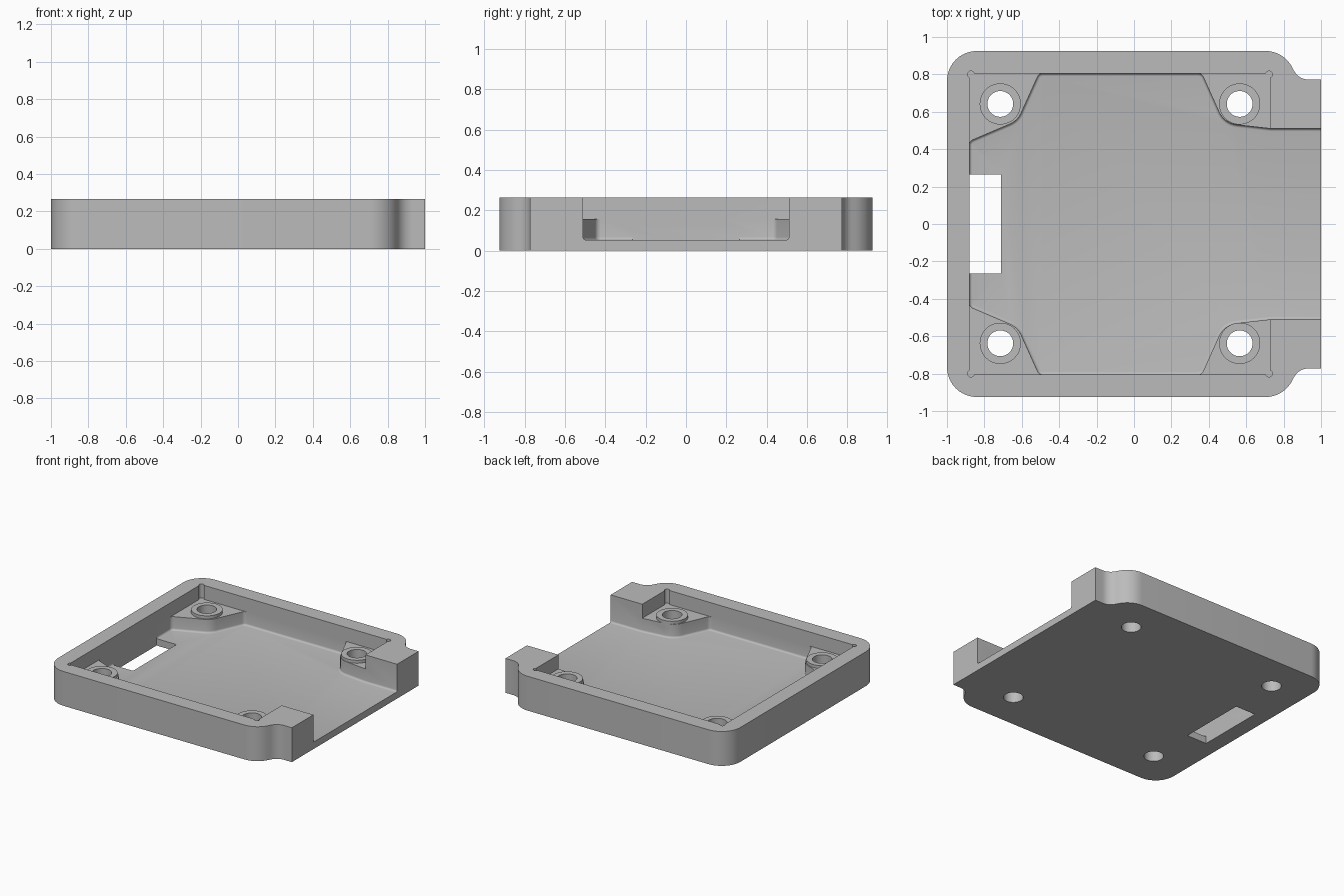
import bpy, bmesh, math
from mathutils import Vector

if "Cube" in bpy.data.objects:
    bpy.data.objects.remove(bpy.data.objects["Cube"], do_unlink=True)

HEIGHT, FLOOR, LEDGE, BOSS_TOP, ABOVE = 0.265, 0.053, 0.157, 0.18, 0.4

grey = bpy.data.materials.new("light grey")
grey.use_nodes = True
grey.diffuse_color = (0.5, 0.5, 0.5, 1)
grey.node_tree.nodes["Principled BSDF"].inputs["Base Color"].default_value = (0.5, 0.5, 0.5, 1)


def mirrored(half):
    """Close a half outline by mirroring it front to back."""
    return half + [(x, -y, r) for x, y, r in reversed(half)]


def rounded(corners, steps=10):
    """Turn corners (x, y, radius) into an outline with filleted corners."""
    out = []
    n = len(corners)
    for i, (x, y, r) in enumerate(corners):
        p = Vector((x, y))
        if r == 0:
            out.append(p)
            continue
        a = (Vector(corners[i - 1][:2]) - p).normalized()
        b = (Vector(corners[(i + 1) % n][:2]) - p).normalized()
        half = a.angle(b) / 2
        centre = p + (a + b).normalized() * (r / math.sin(half))
        start = p + a * (r / math.tan(half)) - centre
        end = p + b * (r / math.tan(half)) - centre
        a0 = math.atan2(start.y, start.x)
        turn = math.atan2(end.y, end.x) - a0
        turn = (turn + math.pi) % (2 * math.pi) - math.pi
        for k in range(steps + 1):
            t = a0 + turn * k / steps
            out.append(centre + Vector((math.cos(t), math.sin(t))) * r)
    return out


def circle(x, y, r, sides=48):
    return [Vector((x + r * math.cos(2 * math.pi * k / sides),
                    y + r * math.sin(2 * math.pi * k / sides))) for k in range(sides)]


def box(x0, x1, y):
    return rounded([(x1, -y, 0), (x1, y, 0), (x0, y, 0), (x0, -y, 0)])


def prism(name, outline, z0, z1, fillet=0):
    """Extrude an outline from z0 to z1, optionally rounding the lower rim."""
    bm = bmesh.new()
    base = bm.faces.new([bm.verts.new((p.x, p.y, z0)) for p in outline])
    made = bmesh.ops.extrude_face_region(bm, geom=[base], use_keep_orig=True)["geom"]
    for v in made:
        if isinstance(v, bmesh.types.BMVert):
            v.co.z = z1
    bmesh.ops.recalc_face_normals(bm, faces=bm.faces[:])
    if fillet:
        rim = [e for e in bm.edges if all(abs(v.co.z - z0) < 1e-5 for v in e.verts)]
        bmesh.ops.bevel(bm, geom=rim, offset=fillet, segments=4, profile=0.5,
                        affect='EDGES')
    mesh = bpy.data.meshes.new(name)
    bm.to_mesh(mesh)
    bm.free()
    mesh.materials.append(grey)
    ob = bpy.data.objects.new(name, mesh)
    bpy.context.collection.objects.link(ob)
    return ob


def combine(target, tool, operation):
    mod = target.modifiers.new(operation.lower(), 'BOOLEAN')
    mod.operation, mod.solver, mod.object = operation, 'EXACT', tool
    bpy.context.view_layer.objects.active = target
    bpy.ops.object.modifier_apply(modifier=mod.name)
    bpy.data.objects.remove(tool, do_unlink=True)


# Solid tray with rounded corners and a coved neck at the open end
tray = prism("tray", rounded(mirrored([
    (1, 0.772, 0), (0.88, 0.772, 0.09), (0.80, 0.925, 0.16), (-1, 0.925, 0.16)])),
    0, HEIGHT)

# Upper pocket down to the corner ledges, with relieved corners
combine(tray, prism("upper_pocket", box(-0.88, 0.73, 0.805), LEDGE, ABOVE), 'DIFFERENCE')
for x in (-0.872, 0.722):
    for y in (-0.8, 0.8):
        combine(tray, prism("corner_relief", circle(x, y, 0.018, 20), LEDGE, ABOVE),
                'DIFFERENCE')

# Deep pocket that leaves the ledges and runs out through the open end
combine(tray, prism("deep_pocket", rounded(mirrored([
    (1.2, 0.51, 0), (0.73, 0.51, 0), (0.482, 0.538, 0.12), (0.362, 0.805, 0.03),
    (-0.508, 0.805, 0.03), (-0.622, 0.552, 0.12), (-0.88, 0.442, 0.03)])),
    FLOOR, ABOVE, fillet=0.015), 'DIFFERENCE')

# Slot through the floor beside the closed end
combine(tray, prism("floor_slot", box(-0.88, -0.71, 0.265), -0.1, 0.12), 'DIFFERENCE')

# Raised screw bosses on the ledges, each with a through hole
for x in (-0.715, 0.565):
    for y in (-0.638, 0.642):
        combine(tray, prism("boss", circle(x, y, 0.11), 0.12, BOSS_TOP), 'UNION')
        combine(tray, prism("hole", circle(x, y, 0.069), -0.1, ABOVE), 'DIFFERENCE')

bpy.ops.object.select_all(action='DESELECT')
tray.select_set(True)
bpy.context.view_layer.objects.active = tray
bpy.ops.object.shade_smooth_by_angle()
